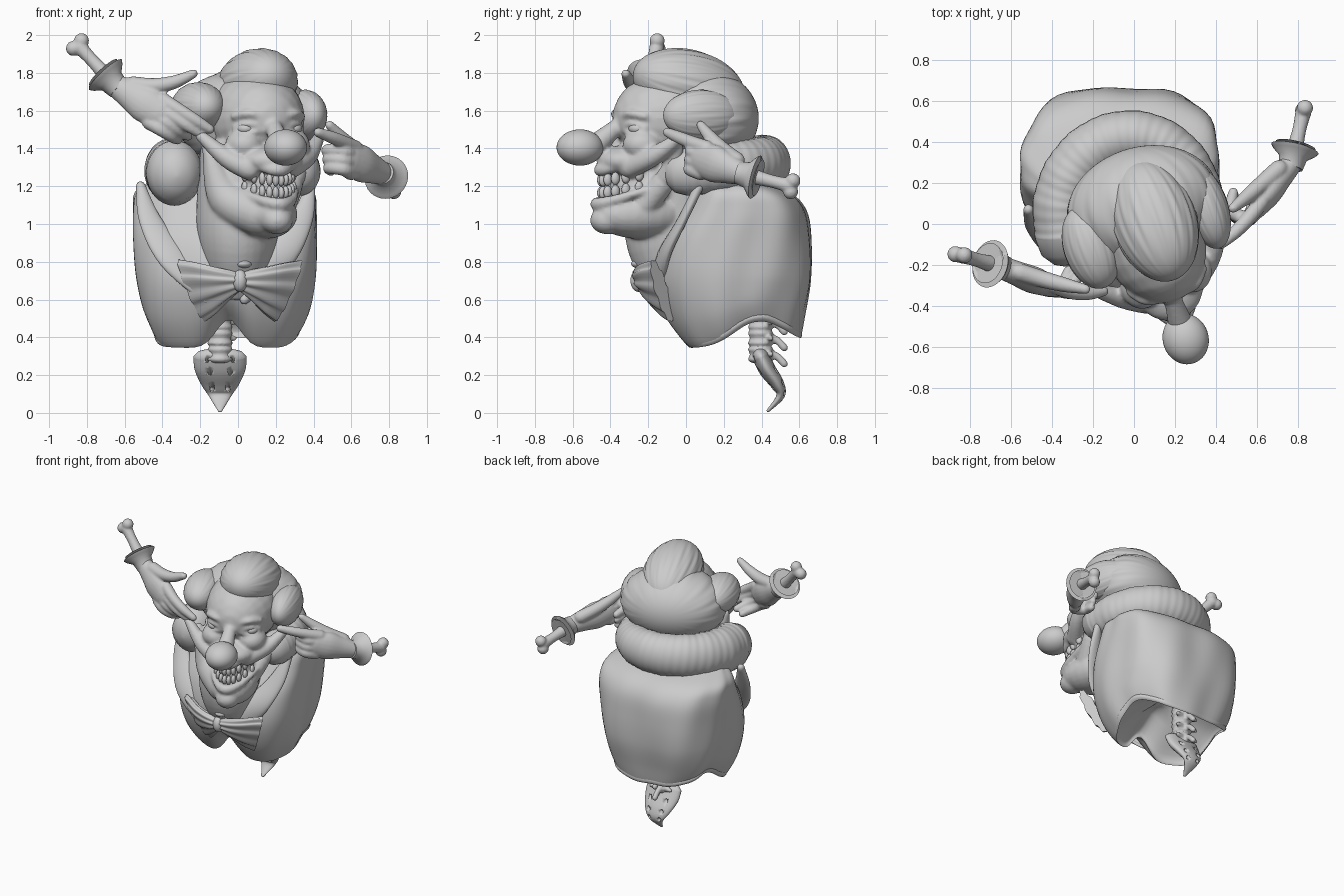
import bpy, bmesh
from math import sin, cos, pi, radians, exp
from mathutils import Vector, Matrix

if "Cube" in bpy.data.objects:
    bpy.data.objects.remove(bpy.data.objects["Cube"])

YAW = radians(18)          # the head is turned to one side


def P(u, f, z):            # head-local (side, forward, height) to world
    return Vector((.07 + u * cos(YAW) + f * sin(YAW), u * sin(YAW) - f * cos(YAW), z))


def make(name, bm):
    bmesh.ops.recalc_face_normals(bm, faces=bm.faces)
    me = bpy.data.meshes.new(name)
    bm.to_mesh(me)
    bm.free()
    me.polygons.foreach_set("use_smooth", [True] * len(me.polygons))
    me.set_sharp_from_angle(angle=1)
    ob = bpy.data.objects.new(name, me)
    bpy.context.collection.objects.link(ob)
    return ob


def spline(keys, steps):   # Catmull-Rom through equal-length number tuples
    out, n = [], len(keys)
    for i in range(n - 1):
        a, b, c, d = (Vector(keys[min(max(i + j, 0), n - 1)]) for j in range(-1, 3))
        for s in range(steps):
            t = s / steps
            m0, m1 = (c - a) / 2, (d - b) / 2
            out.append(b + m0 * t + (3 * (c - b) - 2 * m0 - m1) * t * t + (2 * (b - c) + m0 + m1) * t ** 3)
    return out + [Vector(keys[-1])]


def skin(name, rings):     # closed surface through rings of points
    bm = bmesh.new()
    vs = [[bm.verts.new(p) for p in r] for r in rings]
    n = len(vs[0])
    for a, b in zip(vs, vs[1:]):
        for i in range(n):
            bm.faces.new((a[i], a[(i + 1) % n], b[(i + 1) % n], b[i]))
    bm.faces.new(vs[0])
    bm.faces.new(vs[-1])
    return make(name, bm)


def tube(name, pts, radii, up=(.3, .5, .8), n=20, steps=6, rounded=True, mod=None):
    pair = [r if isinstance(r, tuple) else (r, r) for r in radii]
    keys = spline([tuple(p) + r for p, r in zip(pts, pair)], steps)
    c = [Vector(k[:3]) for k in keys]
    rows = []
    for i, k in enumerate(keys):
        t = (c[min(i + 1, len(c) - 1)] - c[max(i - 1, 0)]).normalized()
        u = Vector(up)
        u = (u - t * u.dot(t)).normalized()
        rows.append((c[i], t, t.cross(u), u, k[3], k[4]))
    if rounded:
        for idx, sg in ((0, -1), (-1, 1)):
            p, t, s, u, a, b = rows[idx]
            ext = [(p + t * sg * min(a, b) * sin(q), t, s, u, a * cos(q), b * cos(q)) for q in (.6, 1.1, 1.5)]
            rows = ext[::-1] + rows if sg < 0 else rows + ext
    rings = []
    for i, (p, t, s, u, a, b) in enumerate(rows):
        w = i / (len(rows) - 1)
        rings.append([p + (s * a * cos(q) + u * b * sin(q)) * (mod(w, q) if mod else 1)
                      for q in (2 * pi * j / n for j in range(n))])
    return skin(name, rings)


def ball(name, loc, size, tilt=0, seg=24, amp=0):
    bm = bmesh.new()       # sphere poles lie front to back, so hair strands run that way
    bmesh.ops.create_uvsphere(bm, u_segments=seg, v_segments=seg // 2, radius=1)
    m = Matrix.Translation(loc) @ Matrix.Rotation(YAW, 4, 'Z') @ Matrix.Rotation(tilt, 4, 'X')
    for v in bm.verts:
        x, y, z = v.co
        a = Vector((x, y)).angle_signed(Vector((1, 0)), 0)
        k = 1 + amp * (sin(19 * a + 3 * z) + .6 * sin(32 * a)) * (1 - z * z)
        v.co = m @ Vector((x * k * size[0], z * size[1], -y * k * size[2]))
    return make(name, bm)


def fuse(name, parts, voxel, smooth=3):   # blend overlapping parts into one skin
    bm = bmesh.new()
    for o in parts:
        bm.from_mesh(o.data)
        bpy.data.objects.remove(o)
    ob = make(name, bm)
    r = ob.modifiers.new("blend", 'REMESH')
    r.mode, r.voxel_size, r.use_smooth_shade = 'VOXEL', voxel, True
    s = ob.modifiers.new("soften", 'SMOOTH')
    s.iterations = smooth
    return ob


# Jacket: hollow below, draped hem, wide shoulders
def jacket_ring(z, cy, rx, ry, n=72):
    out = []
    for i in range(n):
        a = 2 * pi * i / n
        c, s = cos(a), sin(a)
        k = (abs(c) ** 2.7 + abs(s) ** 2.7) ** (-1 / 2.7) * (1 + .018 * sin(5 * a + 4 * z) + .01 * sin(11 * a - 5 * z))
        x, y = rx * k * c - .065, cy + ry * k * s
        hem = .14 * exp(-((y - .38) / .17) ** 2) + .03 * max(0, min(1, (y - .38) / .15))
        if y < .2:
            hem += .15 * exp(-((x + .05) / .09) ** 2)
        out.append((x, y, z + hem * max(0, min(1, (.72 - z) / .36))))
    return out


profile = [(.66, .3, .05, .05), (.42, .3, .37, .29), (.345, .3, .37, .3), (.5, .26, .43, .37), (.7, .245, .465, .42),
           (.9, .26, .48, .405), (1.07, .295, .485, .34), (1.17, .28, .47, .26), (1.23, .2, .38, .16)]
skin("jacket", [jacket_ring(*k) for k in spline(profile, 6)])
for s, nm in ((-1, "left"), (1, "right")):
    tube("lapel_" + nm, [(s * x - .065, y, z) for x, y, z in ((.45, .07, 1.2), (.4, -.02, 1.02), (.28, -.12, .82), (.1, -.16, .6))],
         [.025, (.025, .06), (.03, .08), .025], up=(1, .3, .3))
    # Pleated bow wing
    tube("bow_wing_" + nm, [(s * .085 * i + .01, .012 * i * i - .235, .7 - .018 * i) for i in range(4)],
         [(.04, .05 + .048 * i - .01 * (i == 3)) for i in range(4)], up=(0, -.5, .85), n=64, rounded=False,
         mod=lambda w, q: 1 + .12 * sin(10 * q) * abs(cos(q)))
ball("bow_knot", (.01, -.25, .7), (.04, .045, .06))
ball("collar_stud", (.03, -.25, .79), (.045, .04, .025))

# Neck, skull and jaw
face = [tube("neck", [(0, .03, .66), (0, -.05, .9), (0, -.06, 1.1), (.02, -.02, 1.4)],
             [(.15, .2), (.21, .26), (.22, .26), (.22, .26)], up=(0, 1, 0), n=32, rounded=False)]
for nm, f, z, size in (("skull", .07, 1.56, (.255, .33, .25)), ("forehead", .15, 1.62, (.2, .225, .16)),
                       ("muzzle", .32, 1.335, (.17, .17, .085)), ("jaw", .25, 1.05, (.155, .26, .13)),
                       ("chin", .44, 1.02, (.085, .09, .075)), ("gum", .22, 1.2, (.15, .2, .13))):
    face.append(ball(nm, P(0, f, z), size))
# Lips, nose bridge, cheeks, brows and eyelids
arc = [-.16, -.09, 0, .09, .16]
for nm, f, z in (("upper_lip", .475, 1.285), ("lower_lip", .495, 1.105)):
    face.append(tube(nm, [P(u, f - 9 * u * u, z + 3 * u * u) for u in arc], [.035 - .1 * abs(u) for u in arc]))
face.append(tube("nose_bridge", [P(0, .33, 1.56), P(0, .5, 1.42)], [.035, .06]))
for s in (-1, 1):
    face.append(ball("cheek", P(s * .13, .28, 1.42), (.1, .11, .085)))
    for nm, z, rise, r in (("brow", 1.57, .015, .024), ("lid_top", 1.51, .02, .015), ("lid_low", 1.495, -.012, .014)):
        face.append(tube(nm, [P(s * .06, .37, z), P(s * .13, .35, z + rise), P(s * .19, .29, z)], [r * .8, r, r * .8]))
# Cheek skin pulled toward each hand, with webs running down to the jaw
for r, a, b, c in ((.06, (.06, -.38, 1.29), (-.06, -.36, 1.35), (-.2, -.32, 1.47)),
                   (.12, (.12, -.33, 1.05), (-.06, -.25, 1.14), (-.16, -.25, 1.4)),
                   (.06, (.28, -.3, 1.3), (.37, -.17, 1.36), (.43, -.03, 1.46)),
                   (.07, (.24, -.22, 1.1), (.3, -.1, 1.25), (.38, -.04, 1.4))):
    face.append(tube("cheek_pull", [a, b, c], [r, r * .85, .03]))
fuse("face", face, .011, 7)
for s, nm in ((-1, "left"), (1, "right")):
    ball("eye_" + nm, P(s * .13, .31, 1.505), (.05, .05, .035))
ball("round_nose", P(0, .59, 1.405), (.112, .125, .096), seg=40)

# Two rows of teeth
for i in range(11):
    u = -.165 + .03 * i
    for nm, z in (("upper", 1.232), ("lower", 1.165)):
        ball(f"tooth_{nm}_{i}", P(u, .468 - 9 * u * u, z + 1.5 * u * u), (.017, .024, .035), seg=12)

# Hair: crown, quiff, side puffs and a low roll round the back
ball("hair_crown", (.04, .09, 1.56), (.375, .285, .26), seg=120, amp=.008)
ball("hair_quiff", (.1, .015, 1.735), (.205, .31, .185), tilt=-.24, seg=120, amp=.012)
ball("hair_puff_right", P(.295, .01, 1.575), (.105, .21, .135), seg=120, amp=.008)
ball("hair_puff_left", P(-.3, .02, 1.62), (.135, .21, .13), seg=120, amp=.008)
turn = [-.3 + .45 * i for i in range(9)]
tube("hair_roll", [(-.01 - .34 * cos(a), .05 + .375 * sin(a), 1.28 + .04 * sin(a)) for a in turn],
     [(.148 - .012 * max(0, a), .17 - .014 * max(0, a)) for a in turn], up=(0, 0, 1), n=32, steps=20,
     mod=lambda w, q: 1 + .008 * sin(190 * w + 1.5 * sin(q)) + .01 * sin(61 * w))


# Hands in a local frame (along, across, back of hand), with cuff and bare arm bone
def arm(side, wrist, knuckle, thumbward, sign, curls, thumb_turn, thumb_in, bone_end):
    W, E = Vector(wrist), Vector(bone_end)
    D = (Vector(knuckle) - W).normalized()
    T = Vector(thumbward)
    T = (T - D * T.dot(D)).normalized()
    N = D.cross(T) * sign
    loc = lambda a, b, c: W + D * a + T * b + N * c
    parts = [tube("palm", [loc(.1 * i, 0, 0) for i in range(4)], [(.055, .06), (.06, .08), (.065, .1), (.05, .085)], up=T)]
    for i, curl in enumerate(curls):
        a, z, ang, path = .27, 0, 0, []
        for j in range(4):
            path.append(loc(a, .066 - .046 * i, z))
            step = .1 - .008 * i
            a, z, ang = a + step * cos(ang), z - step * sin(ang), ang + curl
        parts.append(tube("finger", path, [.04, .036, .033, .025]))
    path = [loc(.08, .05, thumb_in / 2)]
    for j in range(3):
        ang = thumb_turn * (1 + j / 2)
        path.append(path[-1] + (D * cos(ang) + T * sin(ang)) * .115 + N * thumb_in / 3)
    parts.append(tube("thumb", path, [.045, .042, .036, .024]))
    fuse("hand_" + side, parts, .0085)
    tube("cuff_" + side, [W.lerp(E, t) for t in (-.1, .1, .2, .26, .32, .25)], [.06, .07, .105, .118, .1, .05],
         n=32, steps=1, rounded=False)
    w = (E - W).cross(N).normalized() * .03
    fuse("arm_bone_" + side, [tube("shaft", [W.lerp(E, t) for t in (.1, .6, .95)], [.045, .034, .04])] +
         [ball("knob", E + w * k, (.04, .04, .04)) for k in (-1, 1)], .008)


arm("left", (-.65, -.21, 1.735), (-.4, -.31, 1.58), (.5, 0, .8), 1, (.22, .25, .6, .7), .47, 0, (-.85, -.15, 1.95))
arm("right", (.77, .3, 1.265), (.6, .08, 1.345), (0, 0, 1), -1, (.1, 1.3, 1.3, 1.3), .2, -.06, (.83, .56, 1.2))

# Spine stump hanging out of the hollow: stacked vertebrae with processes
spine = []
for i in range(5):
    z = .65 - .085 * i
    spine += [tube("body", [(-.095, .395, z + .045 * k) for k in (1, .6, 0, -.6, -1)], [.05, .068, .056, .068, .05], steps=3, rounded=False),
              tube("process_back", [(-.1, .43, z), (-.1, .48, z - .01), (-.1, .52, z - .05)], [.028, .02, .02]),
              tube("process_side", [(-.1 + .08 * k, .45 - .02 * (k == 0), z) for k in (-1, 0, 1)], [.014, .025, .014])]
fuse("spine", spine, .008, 2)

# Sacrum: curved tapering plate with pairs of holes
rows = [(.395, .3, .045, .14), (.43, .23, .045, .135), (.485, .15, .036, .1), (.5, .09, .022, .06), (.435, .012, .008, .012)]
sacrum = tube("sacrum", [(-.095, y, z) for y, z, t, w in rows], [(t, w) for y, z, t, w in rows], up=(1, 0, 0), n=28)
bm = bmesh.new()
for i in range(3):
    for s in (-1, 1):
        m = Matrix.Translation((-.095 + s * (.065 - .012 * i), .46, .235 - .05 * i)) @ Matrix.Rotation(1.1, 4, 'X')
        bmesh.ops.create_cone(bm, cap_ends=True, segments=12, radius1=.013, radius2=.013, depth=.3, matrix=m)
cutter = make("sacrum_hole_cutter", bm)
cutter.hide_render = cutter.hide_viewport = True
b = sacrum.modifiers.new("holes", 'BOOLEAN')
b.operation, b.object, b.solver = 'DIFFERENCE', cutter, 'EXACT'
